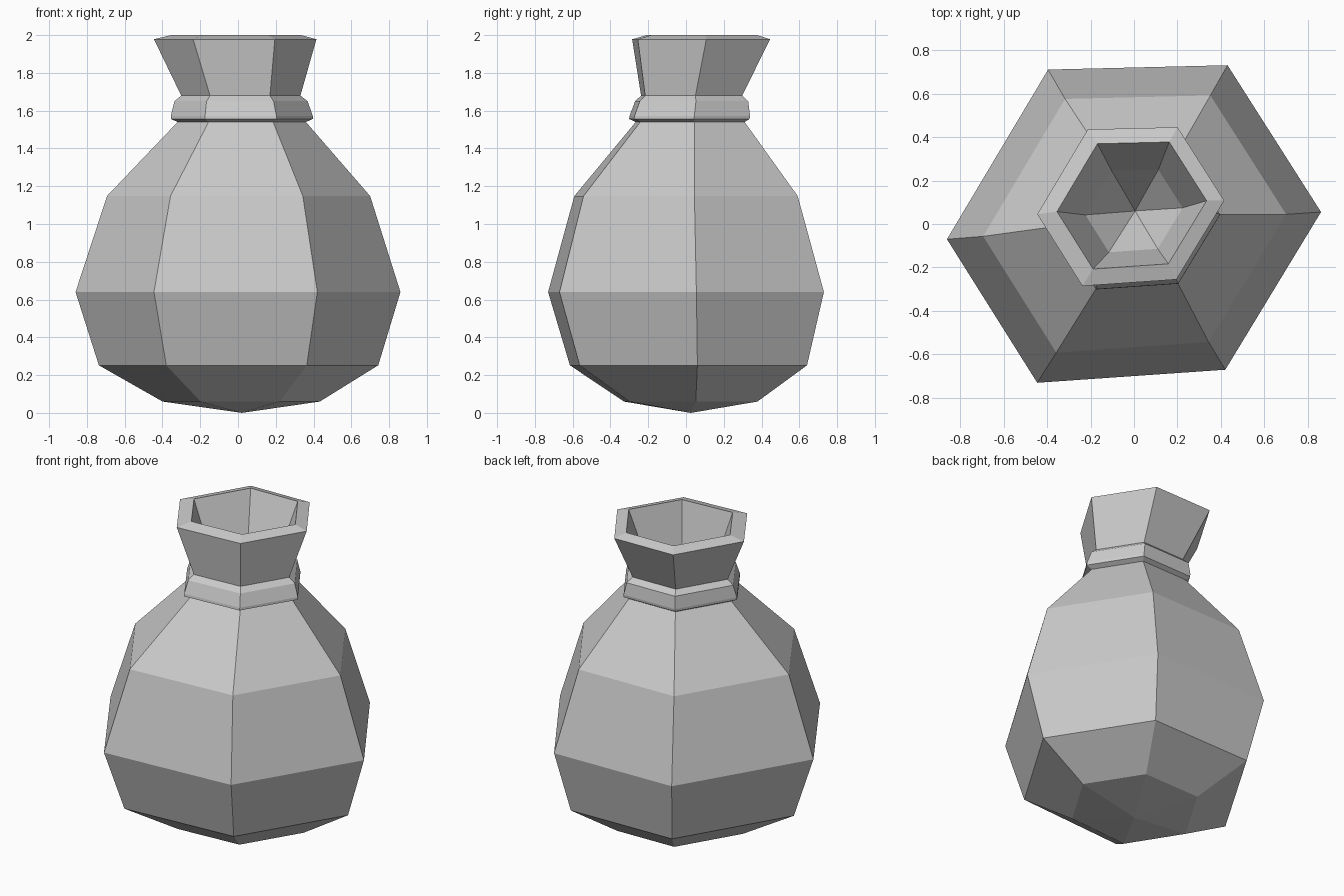
import bpy

if "Cube" in bpy.data.objects:
    bpy.data.objects.remove(bpy.data.objects["Cube"])

# Slightly irregular hexagon shared by every cross-section (widest belly ring)
HEX = [(0.86, 0.055), (0.43, 0.73), (-0.395, 0.71),
       (-0.86, -0.07), (-0.445, -0.73), (0.42, -0.67)]


def loft(name, rings):
    """Skin rings given as (x centre, y centre, z, scale); scale 0 is a point."""
    verts, faces, loops = [], [], []
    for cx, cy, z, s in rings:
        pts = [(cx + s * x, cy + s * y, z) for x, y in HEX] if s else [(cx, cy, z)]
        loops.append([len(verts) + i for i in range(len(pts))])
        verts += pts
    n = len(HEX)
    for a, b in zip(loops, loops[1:]):
        for i in range(n):
            j = (i + 1) % n
            if len(a) == 1:
                faces.append((a[0], b[j], b[i]))
            elif len(b) == 1:
                faces.append((a[i], a[j], b[0]))
            else:
                faces.append((a[i], a[j], b[j], b[i]))
    mesh = bpy.data.meshes.new(name)
    mesh.from_pydata(verts, [], faces)
    mesh.update()
    obj = bpy.data.objects.new(name, mesh)
    bpy.context.collection.objects.link(obj)
    return obj


shoulder = (0.02, 0.022, 1.54, 0.395)
neck = (0.015, 0.03, 1.68, 0.367)

# Bulging sack body, from bottom point to shoulder
loft("sack_body", [
    (0.02, 0.025, 0.0, 0),
    (0.017, 0.025, 0.06, 0.484),
    (0.003, 0.013, 0.252, 0.86),
    (0, 0, 0.64, 1.0),
    (0.003, 0, 1.148, 0.81),
    shoulder,
])

# Tied band around the neck
loft("tie_band", [
    shoulder,
    (0.02, 0.018, 1.556, 0.437),
    (0.02, 0.02, 1.572, 0.437),
    (0.016, 0.03, 1.65, 0.41),
    neck,
])

# Flared mouth with a bevelled rim and a hollow inside
loft("sack_mouth", [
    neck,
    (-0.015, 0.08, 1.978, 0.5),
    (-0.01, 0.085, 2.0, 0.4),
    (0.0, 0.06, 1.68, 0.26),
    (0.005, 0.06, 1.42, 0),
])
